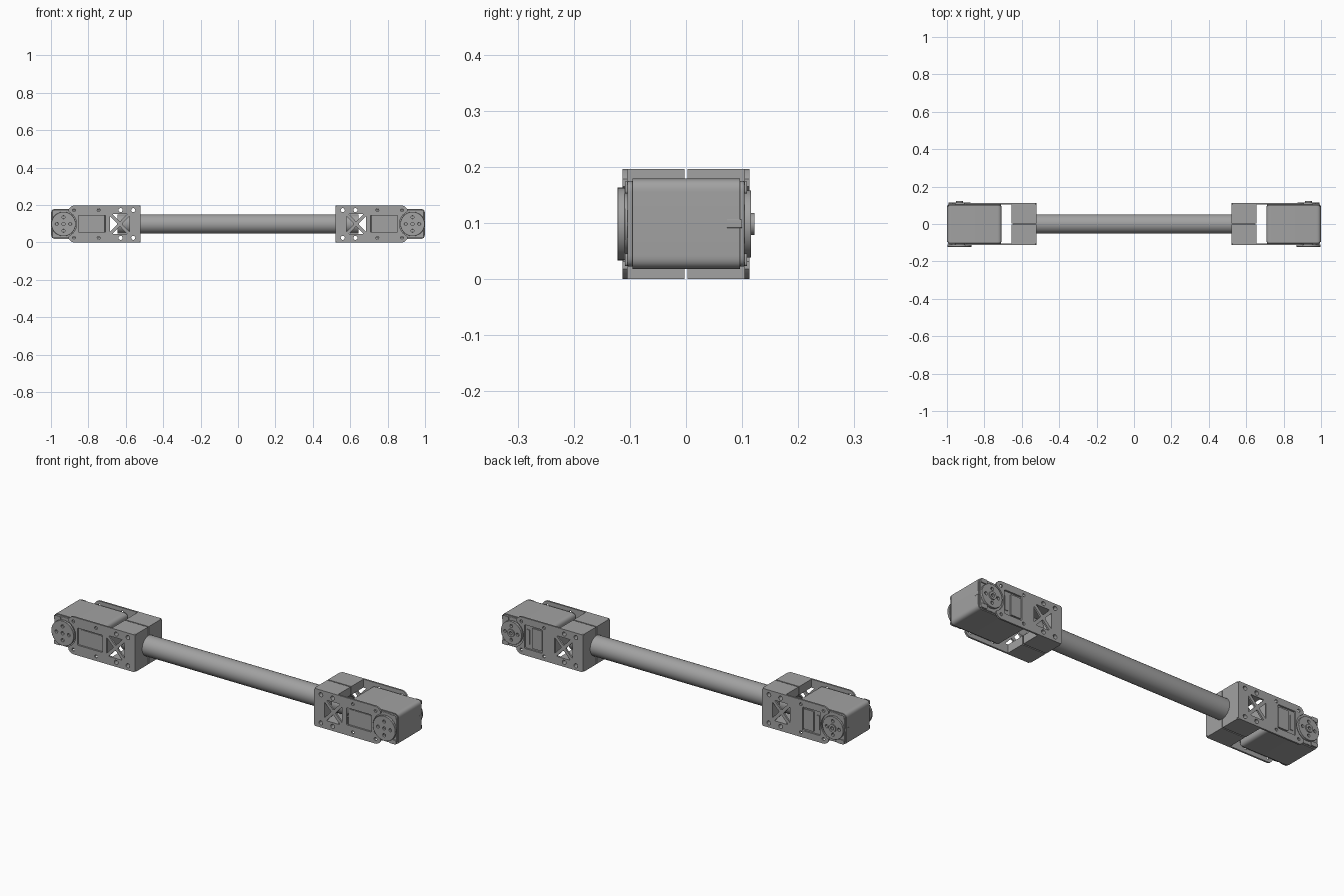
import bpy, bmesh, math
from mathutils import Matrix, Vector

cube = bpy.data.objects.get("Cube")
if cube:
    bpy.data.objects.remove(cube)

grey = bpy.data.materials.new("light grey metal")
grey.use_nodes = True
COLOUR = (0.36, 0.36, 0.36, 1)
grey.diffuse_color = COLOUR
grey.node_tree.nodes["Principled BSDF"].inputs["Base Color"].default_value = COLOUR

MID = 0.098                       # height of the tube axis
HORN = (0.933, MID)               # pivot of the servo horns


def circle(x, z, r, n=24):
    return [(x + r * math.cos(i * math.tau / n), z + r * math.sin(i * math.tau / n)) for i in range(n)]


def rounded(points, r, steps=5):
    """Round the corners of a closed outline."""
    out = []
    for i, p in enumerate(points):
        p, a, b = Vector(p), Vector(points[i - 1]), Vector(points[(i + 1) % len(points)])
        s = p + (a - p).normalized() * min(r, (a - p).length * 0.45)
        e = p + (b - p).normalized() * min(r, (b - p).length * 0.45)
        for k in range(steps + 1):
            t = k / steps
            out.append(tuple(s * (1 - t) ** 2 + p * 2 * t * (1 - t) + e * t * t))
    return out


def rect(x0, x1, z0, z1, r=0.006):
    return rounded([(x0, z0), (x1, z0), (x1, z1), (x0, z1)], r)


def extrude(name, loops, lo, hi, axis="Y", mirror=True, bevel=0):
    """Extrude an outline with holes along an axis; inner loops become holes."""
    curve = bpy.data.curves.new(name, "CURVE")
    curve.dimensions, curve.fill_mode, curve.extrude = "2D", "BOTH", (hi - lo) / 2
    for loop in loops:
        spline = curve.splines.new("POLY")
        spline.points.add(len(loop) - 1)
        for pt, (x, z) in zip(spline.points, loop):
            pt.co = (x, z, 0, 1)
        spline.use_cyclic_u = True
    temp = bpy.data.objects.new(name + "_profile", curve)
    bpy.context.collection.objects.link(temp)
    graph = bpy.context.evaluated_depsgraph_get()
    mesh = bpy.data.meshes.new_from_object(temp.evaluated_get(graph))
    bpy.data.objects.remove(temp)
    mid = (lo + hi) / 2
    if axis == "Y":
        mesh.transform(Matrix.Translation((0, mid, 0)) @ Matrix.Rotation(math.pi / 2, 4, "X"))
    else:
        mesh.transform(Matrix.Translation((mid, 0, 0)) @ Matrix.Rotation(math.pi / 2, 4, "Z")
                       @ Matrix.Rotation(math.pi / 2, 4, "X"))
    bm = bmesh.new()
    bm.from_mesh(mesh)
    bmesh.ops.remove_doubles(bm, verts=bm.verts, dist=1e-5)
    bmesh.ops.dissolve_limit(bm, angle_limit=0.01, verts=bm.verts, edges=bm.edges)
    bmesh.ops.recalc_face_normals(bm, faces=bm.faces)
    bm.to_mesh(mesh)
    bm.free()
    mesh.materials.clear()
    mesh.materials.append(grey)
    obj = bpy.data.objects.new(name, mesh)
    bpy.context.collection.objects.link(obj)
    bpy.ops.object.select_all(action="DESELECT")
    obj.select_set(True)
    bpy.context.view_layer.objects.active = obj
    bpy.ops.object.shade_smooth_by_angle(angle=math.radians(35))
    if bevel:
        mod = obj.modifiers.new("soft_edge", "BEVEL")
        mod.width, mod.segments, mod.limit_method = bevel, 2, "ANGLE"
        mod.angle_limit = math.radians(50)
    if mirror:
        obj.modifiers.new("both_ends", "MIRROR")
    return obj


# Central tube
extrude("tube", [circle(0, MID, 0.052, 48), circle(0, MID, 0.044, 48)], -0.645, 0.645, "X", mirror=False)

# Clamp bolt holes and the four triangular windows of the cross brace
bolts = [circle(x, z, 0.011, 16) for x in (0.56, 0.628) for z in (0.024, 0.172)]
cx, w, h, gap = 0.632, 0.052, 0.054, 0.012
windows = []
for s in (-1, 1):
    windows.append(rounded([(cx - w + gap, MID + s * h), (cx + w - gap, MID + s * h), (cx, MID + s * gap)], 0.006))
    windows.append(rounded([(cx + s * w, MID - h + gap), (cx + s * w, MID + h - gap), (cx + s * gap, MID)], 0.006))

# Plate outline with a round bite that clears the horn
bite = [(HORN[0] + 0.07 * math.cos(math.radians(a)), MID + 0.07 * math.sin(math.radians(a)))
        for a in range(123, 241, 6)]
plate = [(0.52, 0.19), (0.526, 0.196), (0.88, 0.196), (0.892, 0.192), (0.905, 0.178), (0.905, 0.165)] + bite
plate += [(0.905, 0.031), (0.905, 0.018), (0.892, 0.004), (0.88, 0), (0.526, 0), (0.52, 0.006)]
screws = [circle(x, z, 0.008, 12) for x in (0.745, 0.877) for z in (0.024, 0.172)]
block = [(0.52, 0), (0.655, 0), (0.655, 0.044), (0.578, 0.044), (0.578, 0.152), (0.655, 0.152), (0.655, 0.196), (0.52, 0.196)]

# Split clamp and side plates
for side, lo, hi, opening in (("front", -0.113, -0.104, rect(0.708, 0.853, 0.054, 0.144)),
                              ("back", 0.104, 0.113, rect(0.755, 0.858, 0.036, 0.16))):
    extrude(side + "_side_plate", [plate, opening] + bolts + windows + screws, lo, hi)
    y0, y1 = (-0.104, -0.003) if side == "front" else (0.003, 0.104)
    extrude(side + "_clamp_block", [block] + bolts, y0, y1)

# Servo body with covers, raised panels and cable socket
body = rounded([(0.708, 0.018), (0.999, 0.018), (0.999, 0.179), (0.708, 0.179)], 0.024, 8)
extrude("servo_body", [body], -0.095, 0.096)
cover = rounded([(0.712, 0.022), (0.994, 0.022), (0.994, 0.175), (0.712, 0.175)], 0.02)
extrude("servo_front_cover", [cover], -0.104, -0.095, bevel=0.002)
extrude("servo_back_cover", [cover], 0.096, 0.104, bevel=0.002)
extrude("front_panel", [rect(0.715, 0.846, 0.061, 0.137)], -0.107, -0.104)
extrude("back_panel", [rect(0.758, 0.818, 0.045, 0.151)], 0.104, 0.11)
extrude("back_socket", [rect(0.832, 0.85, 0.06, 0.136, 0.002)], 0.104, 0.108)
extrude("cable_notch", [rect(0.99, 1.0, 0.091, 0.106, 0.001)], 0.073, 0.1)

# Small mounting ears at the end corners of the servo
for name, y0, y1 in (("front", -0.109, -0.104), ("back", 0.104, 0.109)):
    extrude(name + "_upper_ear", [rect(0.955, 0.992, 0.152, 0.174)], y0, y1)
    extrude(name + "_lower_ear", [rect(0.955, 0.992, 0.023, 0.045)], y0, y1)

# Horns with hubs
for name, r, y0, y1 in (("front", 0.065, -0.122, -0.109), ("back", 0.06, 0.104, 0.116)):
    holes = [circle(HORN[0] + 0.036 * math.cos(a), MID + 0.036 * math.sin(a), 0.008, 12)
             for a in (0, math.pi / 2, math.pi, 1.5 * math.pi)]
    extrude(name + "_horn", [circle(*HORN, r, 40), circle(*HORN, 0.008, 12)] + holes, y0, y1, bevel=0.002)
extrude("front_horn_collar", [circle(*HORN, 0.055, 32)], -0.111, -0.104)
extrude("back_horn_hub", [circle(*HORN, 0.02), circle(*HORN, 0.009, 12)], 0.116, 0.122)
